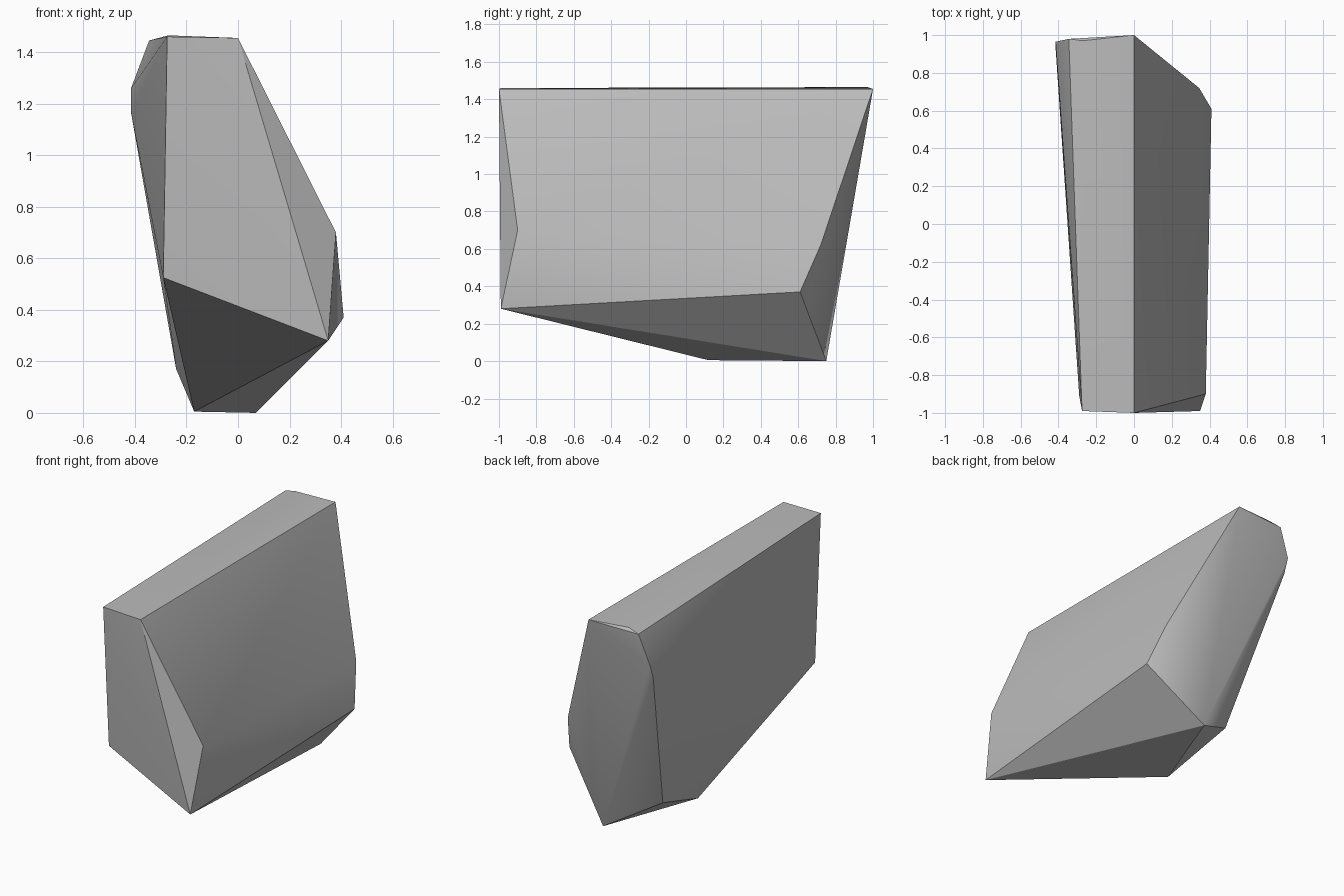
import bpy
import bmesh
import math

cube = bpy.data.objects.get("Cube")
if cube:
    bpy.data.objects.remove(cube, do_unlink=True)

# Plain grey stone
stone = bpy.data.materials.new("stone_grey")
stone.use_nodes = True
grey = (0.5, 0.5, 0.5, 1.0)
stone.diffuse_color = grey
stone.node_tree.nodes["Principled BSDF"].inputs["Base Color"].default_value = grey

# Corners of the boulder, grouped by region
top = [(0, -1, 1.455), (-0.275, -0.99, 1.46), (0, 1, 1.455),
       (-0.27, 0.97, 1.465), (-0.345, 0.98, 1.445)]
back_edge = [(-0.415, 0.965, 1.26), (-0.415, 0.93, 1.165)]
front_low = [(-0.29, -0.91, 0.525), (0.35, -0.99, 0.28), (0.38, -0.9, 0.7)]
side_low = [(0.41, 0.61, 0.37), (0.345, 0.72, 0.62), (-0.24, 0.58, 0.17)]
base = [(-0.17, 0.12, 0.005), (0.07, 0.75, 0)]

# Chipped boulder: the convex shell round the corners
bm = bmesh.new()
for corner in top + back_edge + front_low + side_low + base:
    bm.verts.new(corner)
bmesh.ops.convex_hull(bm, input=bm.verts)
bmesh.ops.recalc_face_normals(bm, faces=bm.faces)
mesh = bpy.data.meshes.new("boulder")
bm.to_mesh(mesh)
bm.free()
mesh.materials.append(stone)
boulder = bpy.data.objects.new("boulder", mesh)
bpy.context.collection.objects.link(boulder)

# Soft shading that keeps the chipped edges sharp
bpy.ops.object.select_all(action='DESELECT')
boulder.select_set(True)
bpy.context.view_layer.objects.active = boulder
bpy.ops.object.shade_smooth_by_angle(angle=math.radians(30))
